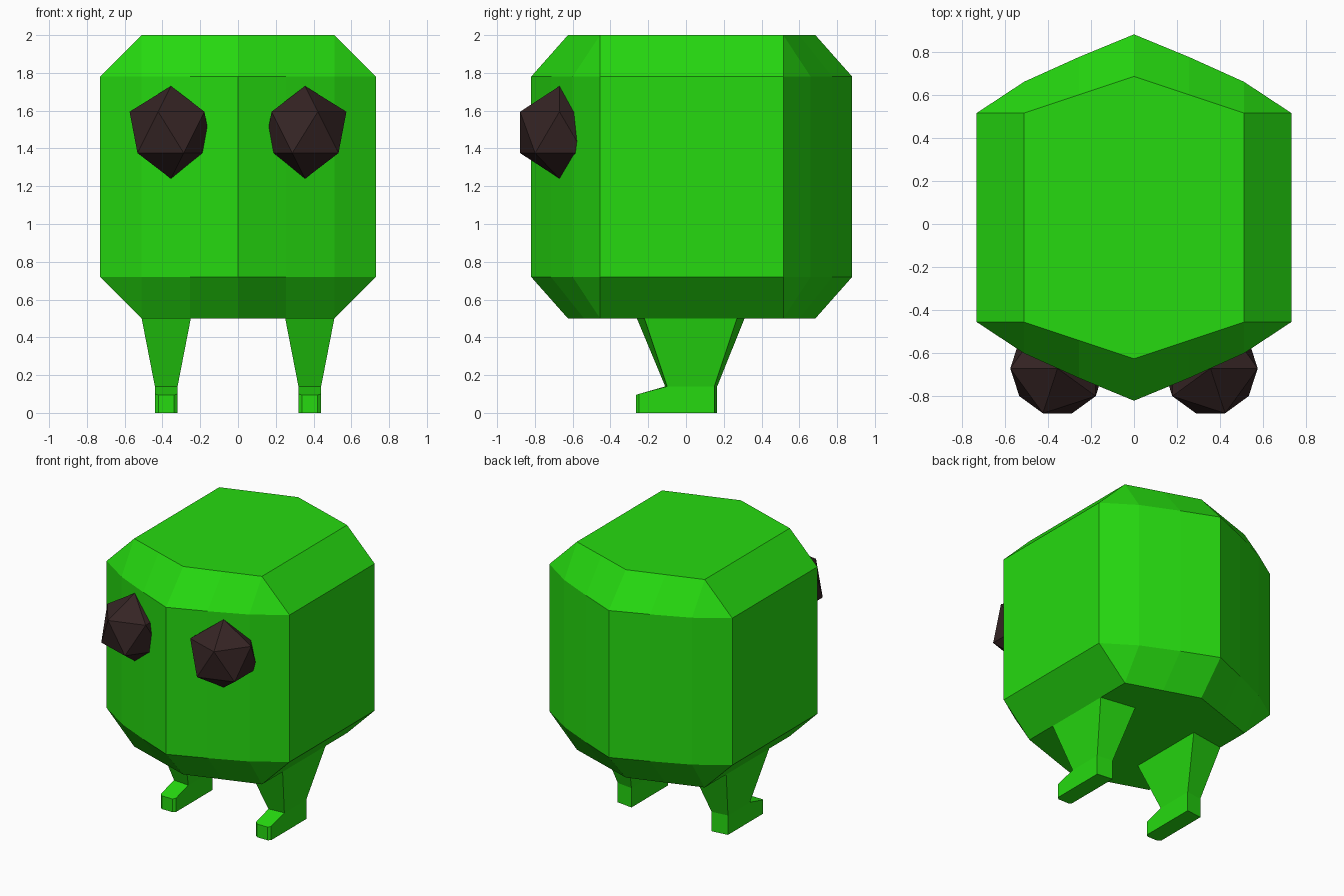
import bpy, math

if "Cube" in bpy.data.objects:
    bpy.data.objects.remove(bpy.data.objects["Cube"])


def material(name, rgb):
    m = bpy.data.materials.new(name)
    m.diffuse_color = (*rgb, 1)
    m.use_nodes = True
    m.node_tree.nodes["Principled BSDF"].inputs["Base Color"].default_value = m.diffuse_color
    return m


GREEN = material("bright green", (0.019, 0.70, 0.005))
DARK = material("dark brown", (0.036, 0.018, 0.018))


def build(name, verts, faces, mat):
    me = bpy.data.meshes.new(name)
    me.from_pydata(verts, [], faces)
    me.materials.append(mat)
    ob = bpy.data.objects.new(name, me)
    bpy.context.collection.objects.link(ob)
    return ob


def flip(verts, faces, side):
    """Mirror a right-hand part to the left when side is -1."""
    if side > 0:
        return verts, faces
    return [(-x, y, z) for x, y, z in verts], [f[::-1] for f in faces]


# body: a chamfered block with pointed front and back
half = [(0, -0.82), (0.255, -0.715), (0.51, -0.60), (0.73, -0.455),
        (0.73, 0.515), (0.51, 0.66), (0.255, 0.775), (0, 0.88)]
cap_half = [(0, -0.625), (0.255, -0.54), (0.51, -0.455), (0.51, -0.455),
            (0.51, 0.515), (0.51, 0.515), (0.255, 0.60), (0, 0.685)]


def loop(pts, z):
    return [(x, y, z) for x, y in pts + [(-x, y) for x, y in pts[-2:0:-1]]]


n = 14
verts = loop(cap_half, 0.5) + loop(half, 0.72) + loop(half, 1.78) + loop(cap_half, 2.0)
faces = [(r * n + i, r * n + (i + 1) % n, (r + 1) * n + (i + 1) % n, (r + 1) * n + i)
         for r in range(3) for i in range(n)]
faces += [tuple(range(n))[::-1], tuple(range(3 * n, 4 * n))]
body = build("body", verts, faces, GREEN)
body.data.validate()
import bmesh
bm = bmesh.new()
bm.from_mesh(body.data)
bmesh.ops.remove_doubles(bm, verts=bm.verts, dist=0.001)
bmesh.ops.recalc_face_normals(bm, faces=bm.faces)
bm.to_mesh(body.data)
bm.free()

for side, label in ((1, "right"), (-1, "left")):
    # leg: tapers from the belly to the ankle
    v = [(0.25, -0.26, 0.5), (0.51, -0.22, 0.5), (0.51, 0.27, 0.5), (0.25, 0.31, 0.5),
         (0.32, -0.11, 0.14), (0.44, -0.10, 0.14), (0.44, 0.15, 0.14), (0.32, 0.165, 0.14)]
    f = [(4 + i, 4 + (i + 1) % 4, (i + 1) % 4, i) for i in range(4)]
    build(label + "_leg", *flip(v, f, side), GREEN)

    # foot: flat sole with a sloping, narrowed toe
    plan = [(0.338, -0.265, 0.095), (0.422, -0.265, 0.095), (0.44, -0.25, 0.10),
            (0.44, -0.10, 0.14), (0.44, 0.15, 0.14), (0.32, 0.165, 0.14),
            (0.32, -0.11, 0.14), (0.32, -0.25, 0.10)]
    v = [(x, y, 0) for x, y, z in plan] + plan
    f = [(i, (i + 1) % 8, 8 + (i + 1) % 8, 8 + i) for i in range(8)]
    f += [tuple(range(8))[::-1], (8, 9, 10, 11, 14, 15), (11, 12, 13, 14)]
    build(label + "_foot", *flip(v, f, side), GREEN)

    # eye: twenty-sided ball sunk into the face
    R, c = 0.245, (0.355, -0.67, 1.485)
    pts = [(0, 0, 1)]
    for z, start in ((0.447, 0), (-0.447, 36)):
        for k in range(5):
            a = math.radians(start + 72 * k)
            pts.append((0.894 * math.cos(a), 0.894 * math.sin(a), z))
    pts.append((0, 0, -1))
    v = [tuple(c[j] + R * p[j] for j in range(3)) for p in pts]
    f = []
    for k in range(5):
        a, b = 1 + k, 1 + (k + 1) % 5
        p, q = a + 5, b + 5
        f += [(0, a, b), (a, p, b), (b, p, q), (11, q, p)]
    build(label + "_eye", *flip(v, f, side), DARK)
